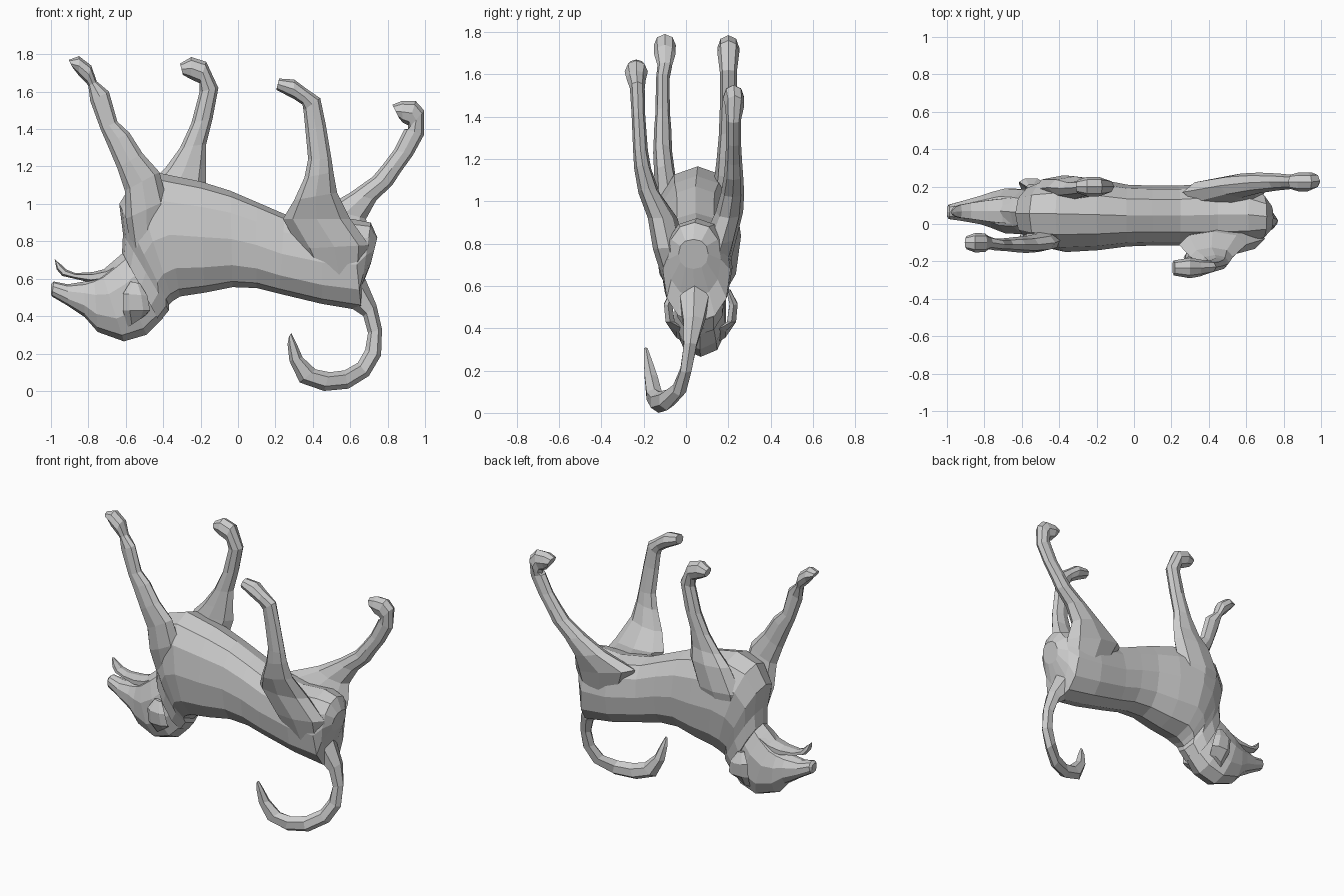
import bpy, bmesh, math


def loft(name, sections, sides=8, mirror_y=None, power=1.0):
    """Each section: (x1, z1, x2, z2, y centre, y half-width) = a rounded ring spanning two outline points."""
    bm = bmesh.new()
    rings = []
    for x1, z1, x2, z2, yc, hw in sections:
        if mirror_y is not None:
            yc = 2 * mirror_y - yc
        ring = []
        for i in range(sides):
            a = 2 * math.pi * i / sides
            c, s = math.cos(a), math.sin(a)
            c = math.copysign(abs(c) ** power, c)   # power < 1 makes the section squarer
            s = math.copysign(abs(s) ** power, s) if abs(s) > 1e-6 else 0
            ring.append(bm.verts.new(((x1 + x2) / 2 + c * (x1 - x2) / 2,
                                      yc + s * hw,
                                      (z1 + z2) / 2 + c * (z1 - z2) / 2)))
        rings.append(ring)
    for a, b in zip(rings, rings[1:]):
        for i in range(sides):
            j = (i + 1) % sides
            bm.faces.new((a[i], a[j], b[j], b[i]))
    bm.faces.new(rings[0])
    bm.faces.new(rings[-1])
    bmesh.ops.recalc_face_normals(bm, faces=bm.faces)
    mesh = bpy.data.meshes.new(name)
    bm.to_mesh(mesh)
    bm.free()
    ob = bpy.data.objects.new(name, mesh)
    bpy.context.collection.objects.link(ob)
    return ob


# Torso lying belly-up, rump to neck
loft("torso", [
    (.745, .82, .71, .68, .035, .07),
    (.71, .90, .66, .55, .04, .125),
    (.61, .92, .66, .43, .05, .16),
    (.45, .91, .45, .465, .05, .17),
    (.25, .945, .22, .52, .045, .16),
    (.10, 1.01, .10, .55, .045, .16),
    (-.04, 1.07, -.03, .555, .045, .165),
    (-.20, 1.12, -.18, .525, .05, .19),
    (-.42, 1.165, -.31, .505, .055, .205),
    (-.56, 1.12, -.35, .48, .055, .185),
    (-.635, 1.0, -.37, .46, .055, .155),
    (-.615, .84, -.37, .43, .06, .13),
    (-.62, .74, -.42, .37, .065, .12),
], 12, power=.88)

# Head and snout, upside down
loft("head", [
    (-.59, .76, -.40, .39, .065, .10),
    (-.66, .70, -.49, .30, .065, .125),
    (-.73, .64, -.61, .265, .07, .125),
    (-.77, .61, -.75, .315, .075, .10),
    (-.82, .585, -.82, .395, .075, .08),
    (-.91, .57, -.91, .455, .07, .058),
    (-.985, .585, -.995, .505, .065, .04),
    (-1.0, .57, -1.0, .52, .065, .025),
], 10, power=.9)

# Open lower jaw with curled tip
loft("lower_jaw", [
    (-.62, .71, -.66, .58, .07, .08),
    (-.70, .655, -.72, .585, .07, .075),
    (-.78, .635, -.79, .58, .07, .065),
    (-.87, .63, -.875, .60, .07, .05),
    (-.92, .65, -.94, .615, .068, .04),
    (-.945, .675, -.97, .65, .066, .03),
    (-.965, .69, -.98, .705, .065, .012),
], 6)

# Drooping ears
ear = [
    (-.50, .40, -.59, .34, -.02, .03),
    (-.47, .43, -.615, .43, -.075, .025),
    (-.485, .51, -.615, .52, -.085, .022),
    (-.525, .575, -.575, .585, -.06, .012),
]
loft("ear_near", ear, 6)
loft("ear_far", ear, 6, mirror_y=.07)

# Curled tail
loft("tail", [
    (.58, .46, .68, .60, .04, .08),
    (.67, .40, .74, .46, .035, .055),
    (.695, .31, .77, .33, .02, .035),
    (.68, .22, .765, .19, .0, .03),
    (.64, .15, .70, .08, -.03, .035),
    (.57, .11, .59, .012, -.09, .04),
    (.49, .10, .46, .0, -.13, .042),
    (.415, .115, .33, .045, -.15, .042),
    (.345, .18, .275, .16, -.165, .035),
    (.315, .25, .265, .25, -.18, .022),
    (.285, .31, .272, .29, -.19, .01),
], 6)

# Near front leg, foot to shoulder
loft("front_leg_near", [
    (-.905, 1.77, -.885, 1.73, -.10, .035),
    (-.85, 1.79, -.85, 1.685, -.10, .052),
    (-.785, 1.74, -.81, 1.645, -.10, .05),
    (-.755, 1.655, -.80, 1.63, -.10, .035),
    (-.69, 1.60, -.79, 1.55, -.11, .032),
    (-.645, 1.44, -.735, 1.40, -.11, .034),
    (-.58, 1.38, -.70, 1.32, -.11, .04),
    (-.51, 1.27, -.645, 1.19, -.11, .045),
    (-.42, 1.17, -.605, 1.07, -.10, .05),
    (-.38, 1.02, -.60, .92, -.08, .065),
    (-.40, .80, -.57, .76, -.03, .07),
], 8)

# Far front leg
loft("front_leg_far", [
    (-.31, 1.75, -.295, 1.69, .20, .035),
    (-.25, 1.785, -.25, 1.665, .20, .052),
    (-.17, 1.76, -.205, 1.645, .20, .052),
    (-.105, 1.62, -.205, 1.60, .20, .04),
    (-.135, 1.46, -.25, 1.43, .20, .04),
    (-.17, 1.32, -.31, 1.30, .195, .04),
    (-.17, 1.21, -.39, 1.19, .19, .045),
    (-.17, 1.12, -.46, 1.12, .195, .06),
    (-.22, .96, -.54, .96, .185, .075),
    (-.30, .75, -.52, .77, .14, .07),
], 8)

# Near hind leg, foot to thigh
loft("hind_leg_near", [
    (.22, 1.67, .205, 1.61, -.235, .04),
    (.30, 1.665, .30, 1.56, -.235, .055),
    (.36, 1.62, .345, 1.53, -.235, .045),
    (.44, 1.565, .35, 1.50, -.23, .035),
    (.47, 1.42, .36, 1.40, -.225, .032),
    (.50, 1.24, .375, 1.24, -.215, .035),
    (.51, 1.17, .355, 1.14, -.205, .04),
    (.53, 1.06, .30, 1.02, -.175, .05),
    (.60, .92, .24, .92, -.11, .07),
    (.70, .78, .33, .76, -.08, .075),
    (.67, .60, .42, .60, -.03, .07),
], 8)

# Far hind leg
loft("hind_leg_far", [
    (.825, 1.53, .86, 1.46, .225, .04),
    (.875, 1.55, .88, 1.435, .225, .05),
    (.95, 1.55, .91, 1.42, .225, .05),
    (.995, 1.50, .91, 1.40, .23, .045),
    (.995, 1.37, .89, 1.40, .225, .035),
    (.935, 1.26, .835, 1.29, .225, .035),
    (.87, 1.17, .775, 1.21, .225, .04),
    (.825, 1.10, .72, 1.145, .225, .045),
    (.74, 1.02, .60, 1.06, .22, .055),
    (.685, .92, .46, .98, .205, .065),
    (.70, .80, .26, .90, .17, .075),
    (.66, .60, .38, .66, .11, .08),
], 8)
